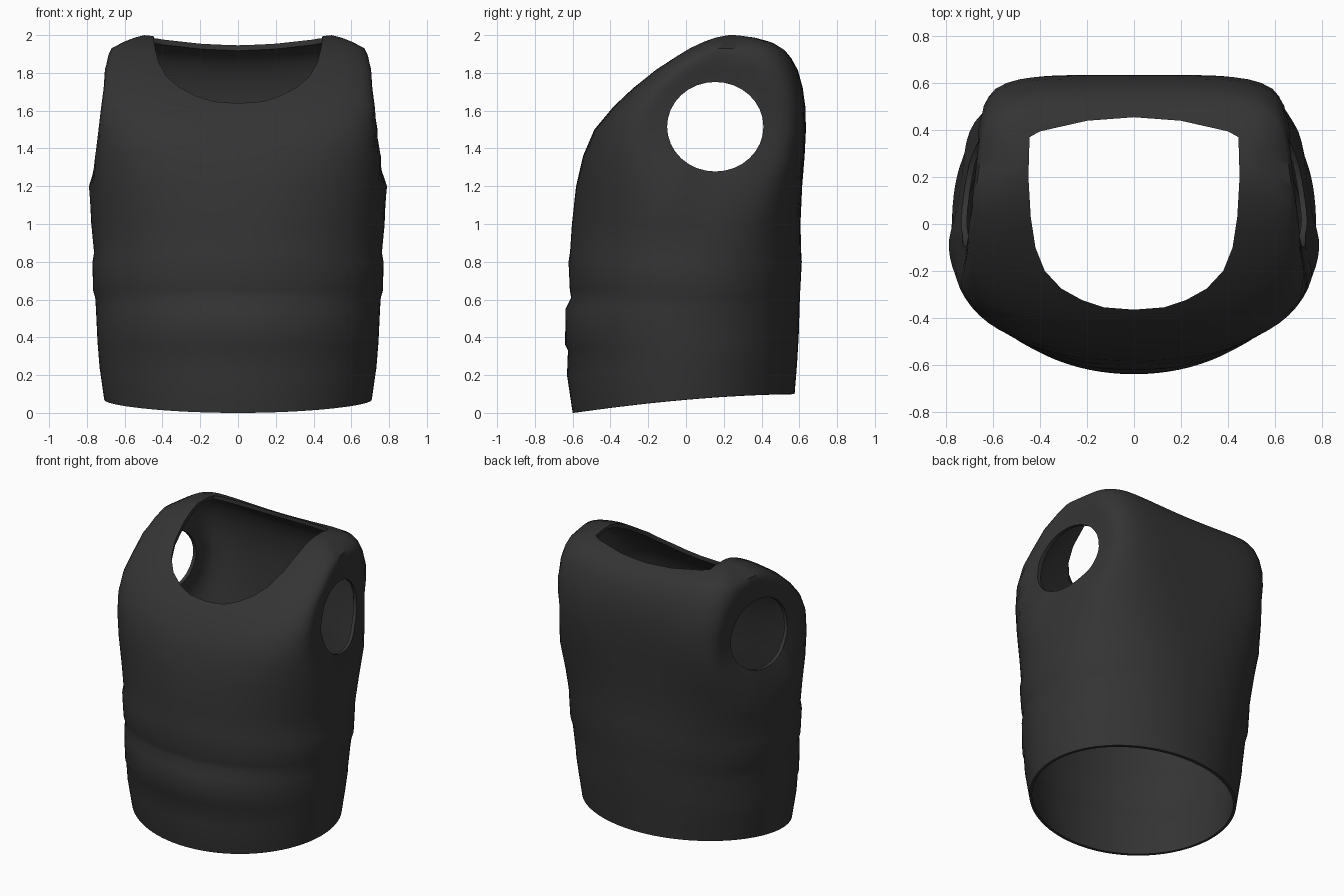
import bpy, bmesh, math

if "Cube" in bpy.data.objects:
    bpy.data.objects.remove(bpy.data.objects["Cube"])

SEG = 96
# z, half width, front y, back y, front squareness, back squareness
ROWS = [
    (0.00, 0.708, -0.600, 0.575, 2.0, 2.0),
    (0.20, 0.733, -0.630, 0.588, 2.0, 2.05),
    (0.33, 0.742, -0.625, 0.594, 2.05, 2.1),
    (0.36, 0.744, -0.640, 0.596, 2.05, 2.1),
    (0.55, 0.752, -0.638, 0.601, 2.05, 2.2),
    (0.61, 0.756, -0.608, 0.603, 2.1, 2.2),
    (0.65, 0.768, -0.615, 0.605, 2.1, 2.25),
    (0.80, 0.770, -0.622, 0.613, 2.15, 2.3),
    (0.85, 0.762, -0.614, 0.610, 2.15, 2.4),
    (1.00, 0.778, -0.604, 0.606, 2.2, 2.7),
    (1.20, 0.798, -0.582, 0.615, 2.4, 3.5),
    (1.36, 0.790, -0.545, 0.628, 2.9, 4.8),
    (1.50, 0.778, -0.485, 0.635, 3.6, 5.5),
    (1.62, 0.768, -0.385, 0.632, 4.5, 6.0),
    (1.72, 0.758, -0.280, 0.618, 5.0, 6.0),
    (1.82, 0.745, -0.160, 0.592, 5.0, 5.5),
    (1.89, 0.725, -0.060, 0.560, 4.5, 5.0),
    (1.93, 0.705, 0.005, 0.530, 4.5, 4.5),
    (1.965, 0.640, 0.075, 0.475, 4.5, 4.5),
    (1.988, 0.580, 0.130, 0.400, 4.0, 4.0),
    (2.00, 0.530, 0.190, 0.310, 4.0, 4.0),
]
# right half of the neck opening, seen from above
NECK = [(0, -0.365), (0.13, -0.355), (0.22, -0.325), (0.31, -0.275), (0.38, -0.2),
        (0.42, -0.1), (0.44, 0.03), (0.45, 0.2), (0.445, 0.37), (0.4, 0.395),
        (0.2, 0.44), (0, 0.455)]
ARM_Y, ARM_Z, ARM_RY, ARM_RZ = 0.155, 1.515, 0.255, 0.237


def make_object(name, bm):
    bmesh.ops.recalc_face_normals(bm, faces=bm.faces)
    mesh = bpy.data.meshes.new(name)
    bm.to_mesh(mesh)
    bm.free()
    ob = bpy.data.objects.new(name, mesh)
    bpy.context.collection.objects.link(ob)
    return ob


def clamp(v):
    return min(max(v, 0), 1)


def hem(y, z):
    """Raise the hem towards the back, fading out with height."""
    k = clamp((y + 0.6) / 1.18)
    return 0.1 * (1 - (1 - k) ** 1.7) * max(0, 1 - z / 0.5)


def dent(y, z):
    """Sink the side around the arm hole."""
    r = math.hypot((y - ARM_Y) / ARM_RY, (z - ARM_Z) / ARM_RZ)
    k = clamp((1.75 - r) / 0.7)
    return 0.055 * k * k * (3 - 2 * k)


def loft(name, inset):
    """Closed torso form from stacked rounded rings."""
    bm = bmesh.new()
    rings = []
    for i, (z, w, f, b, nf, nb) in enumerate(ROWS):
        w, f, b = w - inset, f + inset, b - inset
        c, d = (f + b) / 2, (b - f) / 2
        zz = z - inset * clamp((z - 1.5) / 0.4) * 0.8
        if i == 0 and inset:
            zz -= 0.06
        taper = 0.22 * clamp((z - 0.9) / 0.5)     # narrower towards the back
        ring = []
        for s in range(SEG):
            a = 2 * math.pi * s / SEG
            ca, sa = math.cos(a), math.sin(a)
            n = nb if sa > 0 else nf
            r = (abs(ca) ** n + abs(sa) ** n) ** (-1 / n)
            x, y = w * r * ca, c + d * r * sa
            x *= 1 - taper * max(0, y + 0.05)
            x -= math.copysign(dent(y, z) * clamp((abs(x) - 0.4) / 0.2), x)
            sag = 0.025 * clamp((z - 1.8) / 0.1) * clamp(1 - (x / 0.5) ** 2)
            ring.append(bm.verts.new((x, y, zz + hem(y, z) - sag)))
        rings.append(ring)
    for lo, hi in zip(rings, rings[1:]):
        for s in range(SEG):
            t = (s + 1) % SEG
            bm.faces.new((lo[s], lo[t], hi[t], hi[s]))
    for ring in (rings[0], rings[-1]):
        cap = bm.faces.new(ring)
        bmesh.ops.triangulate(bm, faces=[cap])
    return make_object(name, bm)


def prism(name, pts, start, step):
    """Extrude a closed outline of 3D points along step."""
    bm = bmesh.new()
    a = [bm.verts.new([p[k] + start[k] for k in range(3)]) for p in pts]
    face = bm.faces.new(a)
    ext = bmesh.ops.extrude_face_region(bm, geom=[face])
    verts = [v for v in ext["geom"] if isinstance(v, bmesh.types.BMVert)]
    bmesh.ops.translate(bm, verts=verts, vec=step)
    return make_object(name, bm)


# vest shell, hollow inside
vest = loft("vest_shell", 0)
hollow = loft("hollow_cutter", 0.025)

# neck opening and arm holes
outline = NECK + [(-x, y) for x, y in NECK[-2:0:-1]]
neck = prism("neck_cutter", [(x, y, 0) for x, y in outline], (0, 0, 1.3), (0, 0, 1))
circle = [(0, ARM_RY * math.cos(math.tau * i / 32), ARM_RZ * math.sin(math.tau * i / 32))
          for i in range(32)]
arms = prism("arm_cutter", circle, (-1, ARM_Y, ARM_Z), (2, 0, 0))

bpy.context.view_layer.objects.active = vest
vest.select_set(True)
for cutter in (hollow, neck, arms):
    cutter.hide_render = True
    mod = vest.modifiers.new(cutter.name, 'BOOLEAN')
    mod.operation = 'DIFFERENCE'
    mod.solver = 'EXACT'
    mod.object = cutter
    bpy.ops.object.modifier_apply(modifier=mod.name)
    bpy.data.objects.remove(cutter)

# dark cloth colour
cloth = bpy.data.materials.new("dark_grey_cloth")
cloth.diffuse_color = (0.034, 0.034, 0.034, 1)
cloth.use_nodes = True
cloth.node_tree.nodes["Principled BSDF"].inputs["Base Color"].default_value = cloth.diffuse_color
vest.data.materials.clear()
vest.data.materials.append(cloth)
for p in vest.data.polygons:
    p.material_index = 0
bpy.ops.object.shade_smooth_by_angle(angle=math.radians(40))
